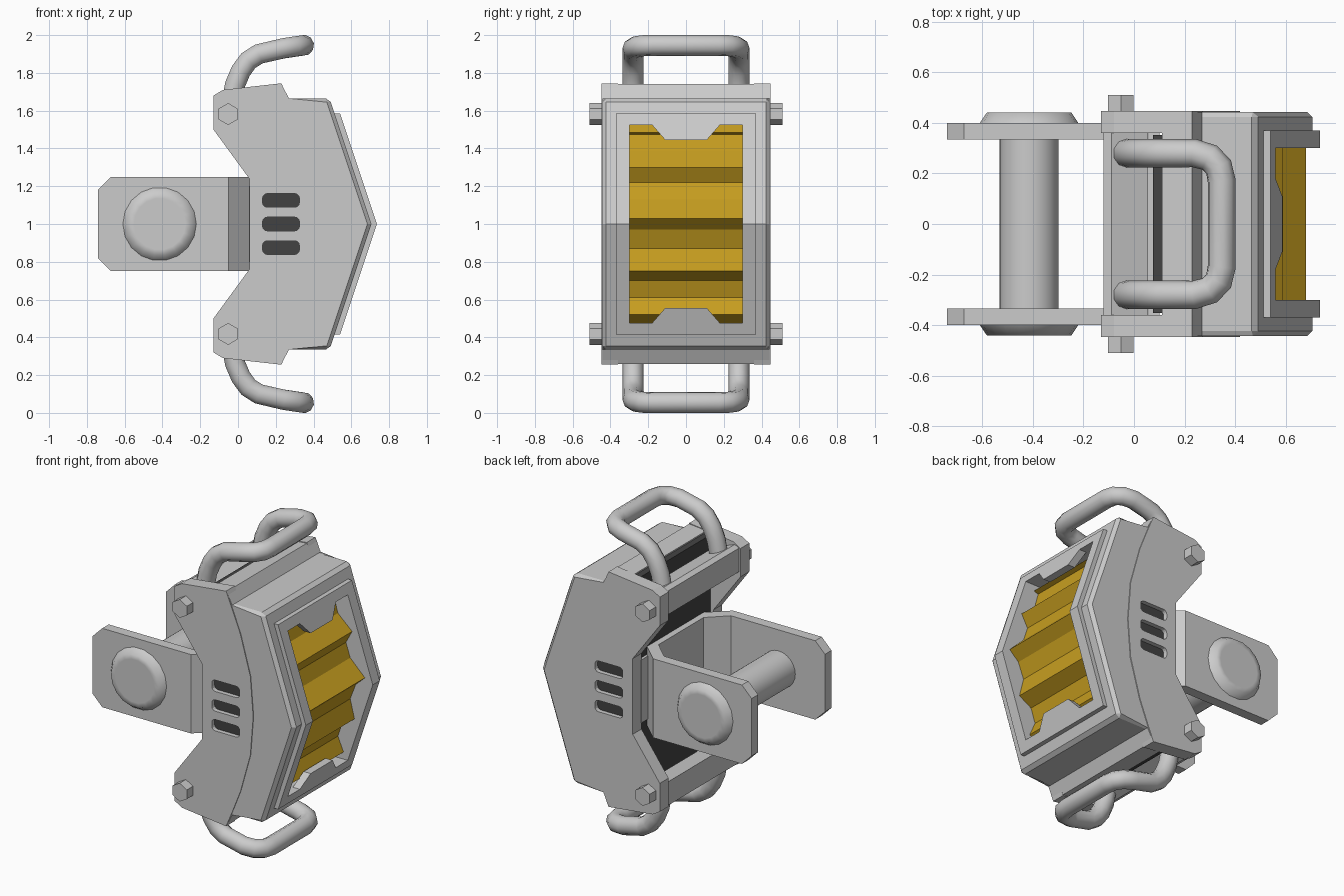
import bpy, bmesh, math
from mathutils import Vector

if "Cube" in bpy.data.objects:
    bpy.data.objects.remove(bpy.data.objects["Cube"])


def material(name, rgb):
    m = bpy.data.materials.new(name)
    m.diffuse_color = (*rgb, 1)
    m.use_nodes = True
    m.node_tree.nodes["Principled BSDF"].inputs["Base Color"].default_value = m.diffuse_color
    return m


GREY = material("light grey metal", (0.60, 0.60, 0.60))
DARK = material("dark recess", (0.055, 0.055, 0.055))
AMBER = material("amber lens", (0.57, 0.34, 0.014))


def finish(ob, angle=30):
    bpy.ops.object.select_all(action='DESELECT')
    ob.select_set(True)
    bpy.context.view_layer.objects.active = ob
    bpy.ops.object.shade_smooth_by_angle(angle=math.radians(angle))


def prism(name, pts, axis, a, b, mat, taper=1.0, bevel=None, width=0.0,
          inset=0.0, angle=30):
    """Extrude a 2D outline along an axis from a to b; the far end may taper."""
    place = {'x': lambda p, t: (t, p[0], p[1]),
             'y': lambda p, t: (p[0], t, p[1]),
             'z': lambda p, t: (p[0], p[1], t)}[axis]
    mid = sum((Vector(p) for p in pts), Vector((0, 0))) / len(pts)
    far = [mid + (Vector(p) - mid) * taper for p in pts]
    bm = bmesh.new()
    near_v = [bm.verts.new(place(p, a)) for p in pts]
    far_v = [bm.verts.new(place(p, b)) for p in far]
    n = len(pts)
    bm.faces.new(near_v)
    end = bm.faces.new(far_v[::-1])
    for i in range(n):
        j = (i + 1) % n
        bm.faces.new((near_v[j], near_v[i], far_v[i], far_v[j]))
    bmesh.ops.recalc_face_normals(bm, faces=bm.faces)
    if inset:
        bmesh.ops.inset_region(bm, faces=[end], thickness=inset)
    if bevel:
        edges = [e for e in bm.edges if bevel(e.verts[0].co, e.verts[1].co)]
        bmesh.ops.bevel(bm, geom=edges, offset=width, segments=1, affect='EDGES')
    me = bpy.data.meshes.new(name)
    bm.to_mesh(me)
    bm.free()
    me.materials.append(mat)
    ob = bpy.data.objects.new(name, me)
    bpy.context.collection.objects.link(ob)
    finish(ob, angle)
    return ob


def cut(target, cutter):
    mod = target.modifiers.new("cut", 'BOOLEAN')
    mod.operation = 'DIFFERENCE'
    mod.solver = 'EXACT'
    mod.object = cutter
    bpy.ops.object.select_all(action='DESELECT')
    target.select_set(True)
    bpy.context.view_layer.objects.active = target
    bpy.ops.object.modifier_apply(modifier=mod.name)


def sym(pts):
    """Complete an upper-half outline by mirroring it about z = 1."""
    return pts + [(p, 2 - z) for p, z in reversed(pts) if abs(z - 1) > 1e-6]


def circle(cx, cz, r, n, phase=0.0):
    return [(cx + r * math.cos(phase + i * math.tau / n),
             cz + r * math.sin(phase + i * math.tau / n)) for i in range(n)]


def slot(z, x0=0.13, x1=0.325, h=0.036, r=0.024):
    """Rounded rectangle outline."""
    pts = []
    for cx, cz, start in ((x1 - r, z + h - r, 0), (x0 + r, z + h - r, 90),
                          (x0 + r, z - h + r, 180), (x1 - r, z - h + r, 270)):
        for k in range(4):
            a = math.radians(start + 30 * k)
            pts.append((cx + r * math.cos(a), cz + r * math.sin(a)))
    return pts


# Housing body with a chamfered, V-shaped front
def front_rim(p, q):
    crease = abs(p.z - 1) < 1e-4 and abs(q.z - 1) < 1e-4
    shoulder = min(abs(p.z - 1), abs(q.z - 1)) > 0.66 and min(p.x, q.x) > 0.26 \
        and abs(p.x - q.x) > 0.1
    return shoulder or (p.x > 0.47 and q.x > 0.47 and not crease)


body = prism("housing_body", sym([(0.11, 1.728), (0.23, 1.74), (0.27, 1.665),
             (0.485, 1.665), (0.706, 1.0)]), 'y', -0.443, 0.443, GREY,
             bevel=front_rim, width=0.02)

# Side cheeks reaching back to carry the bolts
cheek = sym([(-0.13, 1.50), (-0.13, 1.68), (-0.08, 1.71), (0.23, 1.745),
             (0.27, 1.65), (0.33, 1.50), (0.40, 1.25), (0.42, 1.0)])
cheek += [(0.06, 0.76), (0.06, 1.24)]
cheeks = {s: prism("side_cheek", cheek, 'y', s * 0.36, s * 0.448, GREY) for s in (-1, 1)}

# Vent slots with dark floors
for s in (-1, 1):
    for z in (0.875, 1.0, 1.125):
        cutter = prism("vent_cutter", slot(z), 'y', s * 0.415, s * 0.55, GREY)
        cut(cheeks[s], cutter)
        cut(body, cutter)
        bpy.data.objects.remove(cutter)
        prism("vent_floor", slot(z), 'y', s * 0.413, s * 0.42, DARK)

# Dark panel closing the back of the housing
prism("back_panel", sym([(0.075, 1.715), (0.112, 1.72)])[::-1], 'y', -0.352, 0.352, DARK)
# Mounting block between the cheeks, behind the bracket
prism("mounting_block", sym([(0.058, 1.20), (0.10, 1.20)])[::-1], 'y', -0.365, 0.365, GREY)

# Window frame following the V, with a tab at each end of the opening
frame = prism("window_frame", sym([(0.49, 1.585), (0.54, 1.585), (0.735, 1.0)])
              + [(0.685, 1.0)], 'y', -0.37, 0.37, GREY)
half = [(-0.30, 1.525), (-0.18, 1.525), (-0.11, 1.445),
        (0.11, 1.445), (0.18, 1.525), (0.30, 1.525)]
opening = prism("opening_cutter", sym(half), 'x', 0.3, 0.9, GREY)
pocket = prism("pocket_cutter", sym([(-0.30, 1.525), (0.30, 1.525)]), 'x', 0.38, 0.9, GREY)
cut(frame, opening)
cut(body, pocket)
for helper in (opening, pocket):
    bpy.data.objects.remove(helper)
for part in (frame, body, *cheeks.values()):
    finish(part, 12)

# Corrugated lens: height and depth behind the frame
waves = [(1.524, 0.105), (1.485, 0.075), (1.475, 0.11), (1.39, 0.115), (1.30, 0.045),
         (1.22, 0.115), (1.13, 0.115), (1.03, 0.045), (0.97, 0.11), (0.87, 0.115),
         (0.75, 0.045), (0.70, 0.115), (0.61, 0.115), (0.52, 0.045), (0.476, 0.10)]
lens = [(0.735 - 0.333 * abs(z - 1) - d, z) for z, d in waves]
prism("corrugated_lens", lens + [(0.375, 0.476), (0.375, 1.524)], 'y',
      -0.301, 0.301, AMBER, angle=10)

for t in (1, -1):
    # Cross bar between the cheeks, sloping down toward the housing
    bar = [(-0.12, 1.53), (-0.12, 1.68), (-0.09, 1.695), (0.055, 1.64), (0.055, 1.59)]
    prism("cross_bar", [(x, 1 + t * (z - 1)) for x, z in bar], 'y', -0.365, 0.365, GREY)

    # Bent tube handle
    leg = [(-0.04, 0.28, 1.62), (-0.015, 0.28, 1.74), (0.015, 0.28, 1.81),
           (0.055, 0.28, 1.865), (0.11, 0.28, 1.90), (0.24, 0.28, 1.93),
           (0.30, 0.262, 1.939), (0.335, 0.225, 1.944), (0.347, 0.17, 1.946)]
    path = leg + [(x, -y, z) for x, y, z in reversed(leg)]
    cu = bpy.data.curves.new("handle", 'CURVE')
    cu.dimensions = '3D'
    cu.bevel_depth = 0.056
    cu.bevel_resolution = 3
    cu.use_fill_caps = True
    sp = cu.splines.new('POLY')
    sp.points.add(len(path) - 1)
    for pt, (x, y, z) in zip(sp.points, path):
        pt.co = (x, y, 1 + t * (z - 1), 1)
    cu.materials.append(GREY)
    handle = bpy.data.objects.new("handle", cu)
    bpy.context.collection.objects.link(handle)
    bpy.ops.object.select_all(action='DESELECT')
    handle.select_set(True)
    bpy.context.view_layer.objects.active = handle
    bpy.ops.object.convert(target='MESH')
    finish(bpy.context.view_layer.objects.active, 50)

    # Hex bolts on both cheeks
    for s in (-1, 1):
        prism("hex_bolt", circle(-0.052, 1 + t * 0.582, 0.058, 6, math.pi / 2),
              'y', s * 0.44, s * 0.51, GREY)

# U-shaped mounting bracket with clipped corners
u_half = [(-0.74, 0.335), (-0.74, 0.40), (-0.05, 0.40), (0.09, 0.27)]
inner = [(0.035, 0.225), (-0.08, 0.335)]
bracket = (u_half + [(x, -y) for x, y in reversed(u_half)]
           + [(x, -y) for x, y in reversed(inner)] + inner)
prism("mounting_bracket", bracket, 'z', 0.75, 1.25, GREY, width=0.068,
      bevel=lambda p, q: p.x < -0.73 and q.x < -0.73 and abs(p.z - q.z) < 1e-4)

# Pivot axle and rounded end caps
prism("pivot_axle", circle(-0.415, 1.0, 0.117, 24), 'y', -0.34, 0.34, GREY)
for s in (-1, 1):
    prism("axle_cap", circle(-0.415, 1.0, 0.198, 18), 'y', s * 0.395, s * 0.442, GREY,
          taper=0.84, inset=0.03, angle=80)
